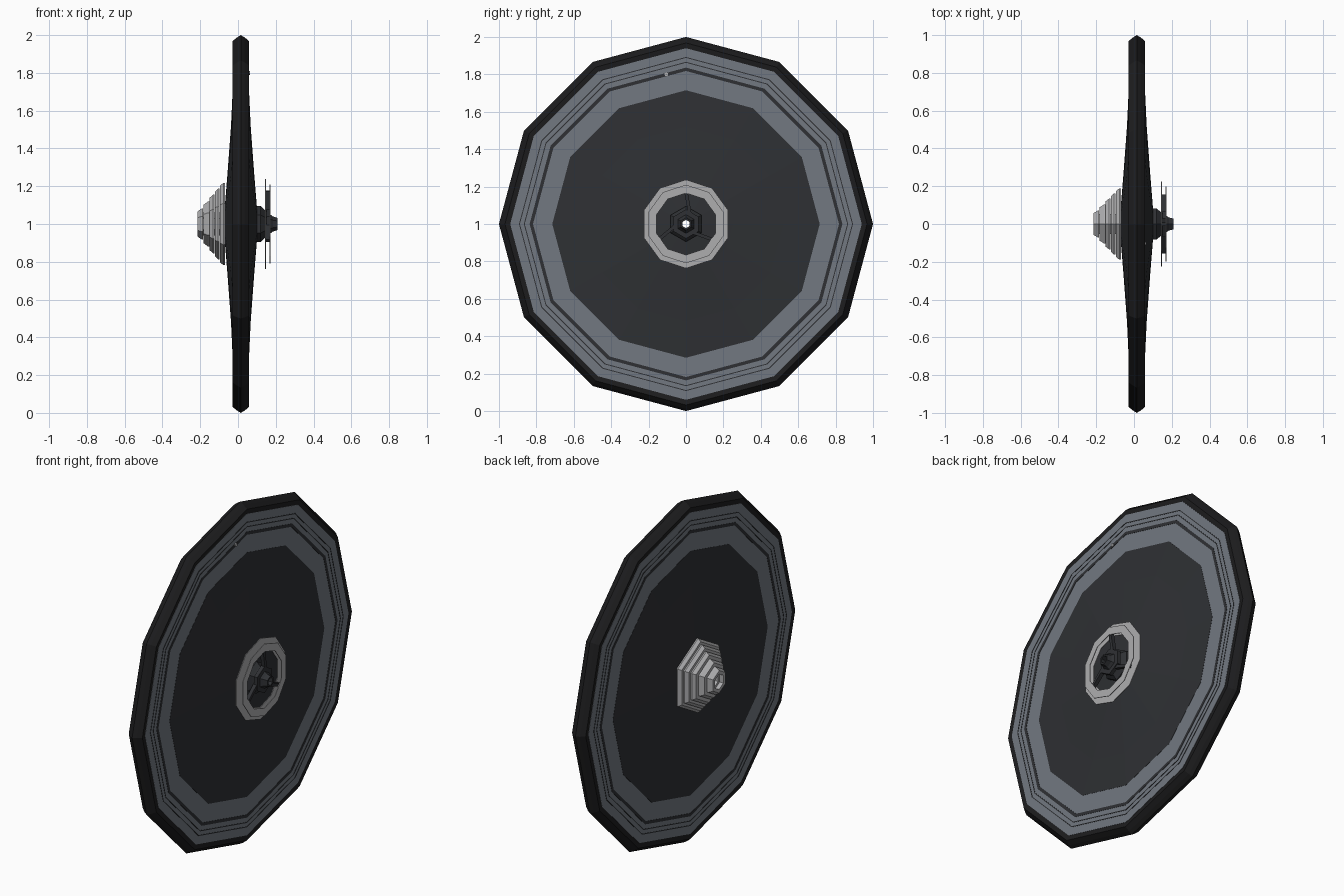
import bpy, bmesh
from math import sin, cos, pi, radians
from mathutils import Matrix, Vector

if "Cube" in bpy.data.objects:
    bpy.data.objects.remove(bpy.data.objects["Cube"])

def material(name, r, g, b):
    m = bpy.data.materials.new(name)
    m.diffuse_color = (r, g, b, 1)
    m.use_nodes = True
    m.node_tree.nodes["Principled BSDF"].inputs["Base Color"].default_value = m.diffuse_color
    return m

BLACK = material("rubber_black", 0.012, 0.012, 0.013)
DARK = material("carbon_dark", 0.028, 0.030, 0.034)
GREY = material("rim_grey", 0.17, 0.19, 0.22)
STEEL = material("steel", 0.42, 0.42, 0.43)

def finish(name, bm, mat):
    bmesh.ops.recalc_face_normals(bm, faces=bm.faces)
    me = bpy.data.meshes.new(name)
    bm.to_mesh(me)
    bm.free()
    me.materials.append(mat)
    ob = bpy.data.objects.new(name, me)
    bpy.context.collection.objects.link(ob)
    ob.location.z = 1
    return ob

def lathe(name, profile, n, mat, closed=True):
    """Spin (x, radius) points about the x axle, first vertex at the top."""
    bm = bmesh.new()
    rings = [[bm.verts.new((x, r * sin(2 * pi * i / n), r * cos(2 * pi * i / n)))
              for i in range(n)] for x, r in profile]
    count = len(rings)
    for j in range(count if closed else count - 1):
        a, b = rings[j], rings[(j + 1) % count]
        for i in range(n):
            k = (i + 1) % n
            bm.faces.new((a[i], a[k], b[k], b[i]))
    return finish(name, bm, mat)

def plate(name, x0, x1, inner, outer, n, mat):
    return lathe(name, [(x0, inner), (x0, outer), (x1, outer), (x1, inner)], n, mat)

MID = 0.015  # wheel plane

# tyre
lathe("tyre", [(MID - 0.040, 0.935), (MID - 0.044, 0.968), (MID - 0.02, 0.988), (MID, 1.0),
               (MID + 0.02, 0.988), (MID + 0.044, 0.968), (MID + 0.040, 0.935)], 12, BLACK)

# rim
plate("rim", MID - 0.042, MID + 0.042, 0.69, 0.94, 12, GREY)

# dark bands on both rim faces
for side, label in ((-1, "left"), (1, "right")):
    for num, (r0, r1) in enumerate(((0.818, 0.836), (0.862, 0.867), (0.888, 0.893))):
        plate(f"rim_band_{label}_{num}", MID + side * 0.0405, MID + side * 0.0435,
              r0, r1, 12, DARK)

# bulging disc
lathe("wheel_disc", [(-0.028, 0.715), (-0.037, 0.52), (-0.057, 0.25), (-0.070, 0.09),
                     (-0.070, 0.024), (0.100, 0.024), (0.100, 0.09), (0.087, 0.25),
                     (0.067, 0.52), (0.058, 0.715)], 12, DARK)

# sprocket cluster, hexagonal steps
steps = [(-0.070, -0.095, 0.218), (-0.097, -0.122, 0.187), (-0.124, -0.150, 0.155),
         (-0.152, -0.182, 0.118), (-0.184, -0.215, 0.082)]
for num, (x0, x1, r) in enumerate(steps):
    lathe(f"sprocket_{num}", [(x0, 0.045), (x0, r), (x0 - 0.008, r), (x1, r - 0.016),
                              (x1, 0.045)], 6, STEEL)
lathe("sprocket_sleeve", [(-0.06, 0.03), (-0.06, 0.06), (-0.19, 0.06), (-0.19, 0.03)], 6, STEEL)

# hub end with hollow axle
lathe("hub_end", [(0.09, 0.024), (0.09, 0.095), (0.12, 0.095), (0.14, 0.075), (0.165, 0.055),
                  (0.185, 0.04), (0.210, 0.032), (0.210, 0.022)], 6, DARK)

# two thin rings on the drive face
plate("large_ring", 0.143, 0.147, 0.165, 0.237, 10, STEEL)
plate("small_ring", 0.168, 0.172, 0.165, 0.210, 10, STEEL)

# carrier arms
for num in range(3):
    bm = bmesh.new()
    bmesh.ops.create_cube(bm, size=1)
    m = (Matrix.Rotation(radians(10 + 120 * num), 4, 'X')
         @ Matrix.Translation((0.157, 0.03, 0.105))
         @ Matrix.Diagonal(Vector((0.022, 0.018, 0.135, 1))))
    bmesh.ops.transform(bm, matrix=m, verts=bm.verts)
    finish(f"carrier_arm_{num}", bm, DARK)
plate("carrier_collar", 0.15, 0.172, 0.05, 0.078, 6, DARK)

# valve stub
valve = lathe("valve", [(0.05, 0.001), (0.05, 0.010), (0.064, 0.010), (0.064, 0.001)], 8, STEEL)
valve.location = (0, -0.105, 1.80)
